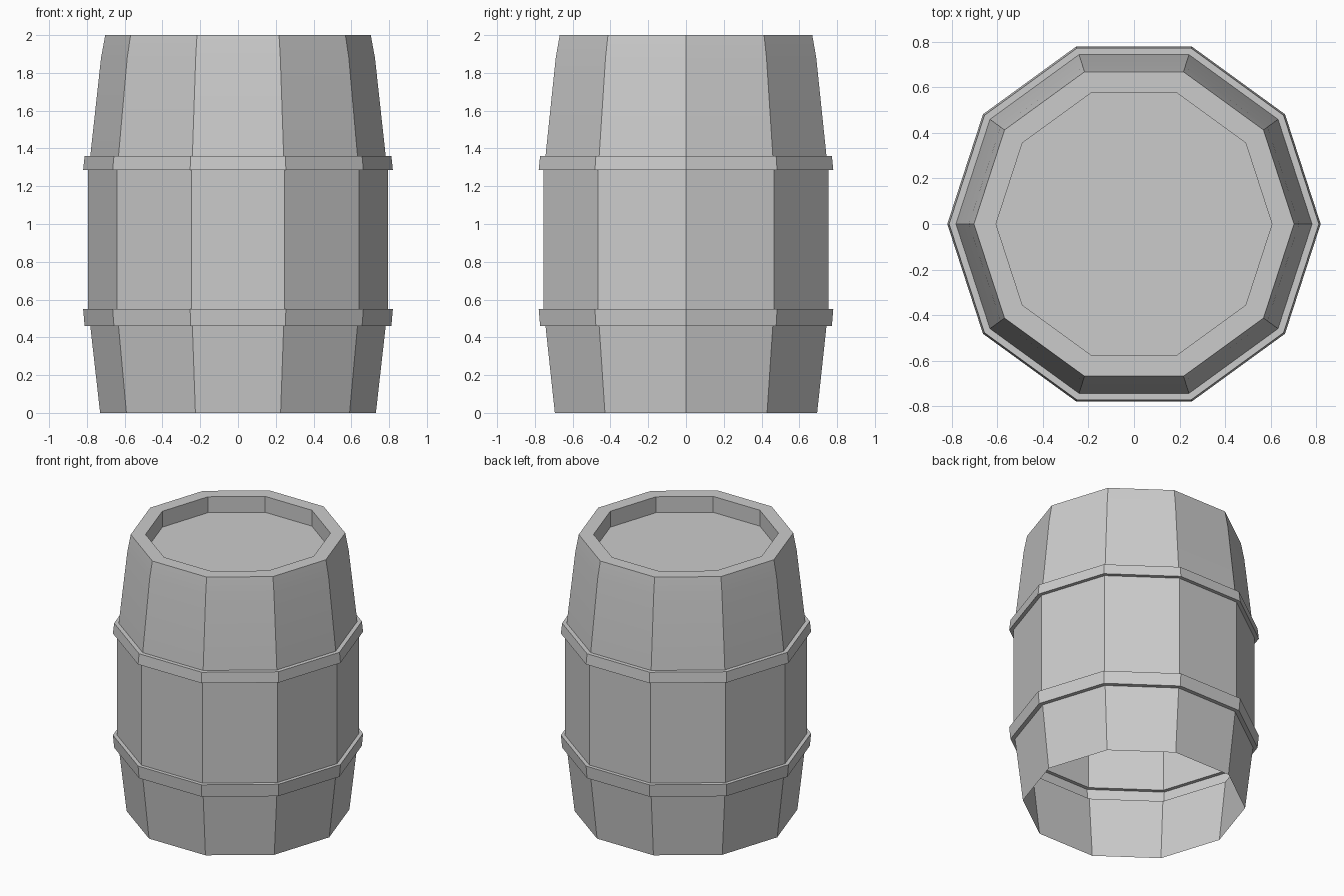
import bpy, bmesh, math

if "Cube" in bpy.data.objects:
    bpy.data.objects.remove(bpy.data.objects["Cube"])

SIDES = 10

# Barrel outline from the open bottom up, over the rim and down to the lid (radius, z)
profile = [
    (0.73, 0.0), (0.782, 0.46),
    (0.812, 0.46), (0.82, 0.55),      # lower hoop
    (0.793, 0.55), (0.793, 1.285),
    (0.82, 1.285), (0.812, 1.36),     # upper hoop
    (0.782, 1.36), (0.725, 1.88),
    (0.703, 2.0), (0.606, 2.0),       # flat rim
    (0.606, 1.885),                   # recessed lid
]

bm = bmesh.new()


def ring(r, z):
    steps = [2 * math.pi * i / SIDES for i in range(SIDES)]
    return [bm.verts.new((r * math.cos(a), r * math.sin(a), z)) for a in steps]


# Single shell, stepped out at the hoops and open underneath
rings = [ring(r, z) for r, z in profile]
for low, high in zip(rings, rings[1:]):
    for i in range(SIDES):
        j = (i + 1) % SIDES
        bm.faces.new((low[i], low[j], high[j], high[i]))

# Lid
bm.faces.new(rings[-1])

mesh = bpy.data.meshes.new("barrel")
bm.to_mesh(mesh)
bm.free()
barrel = bpy.data.objects.new("barrel", mesh)
bpy.context.collection.objects.link(barrel)

# Keep stave edges crisp, soften the bend near the rim
bpy.context.view_layer.objects.active = barrel
barrel.select_set(True)
bpy.ops.object.shade_smooth_by_angle(angle=math.radians(25))
